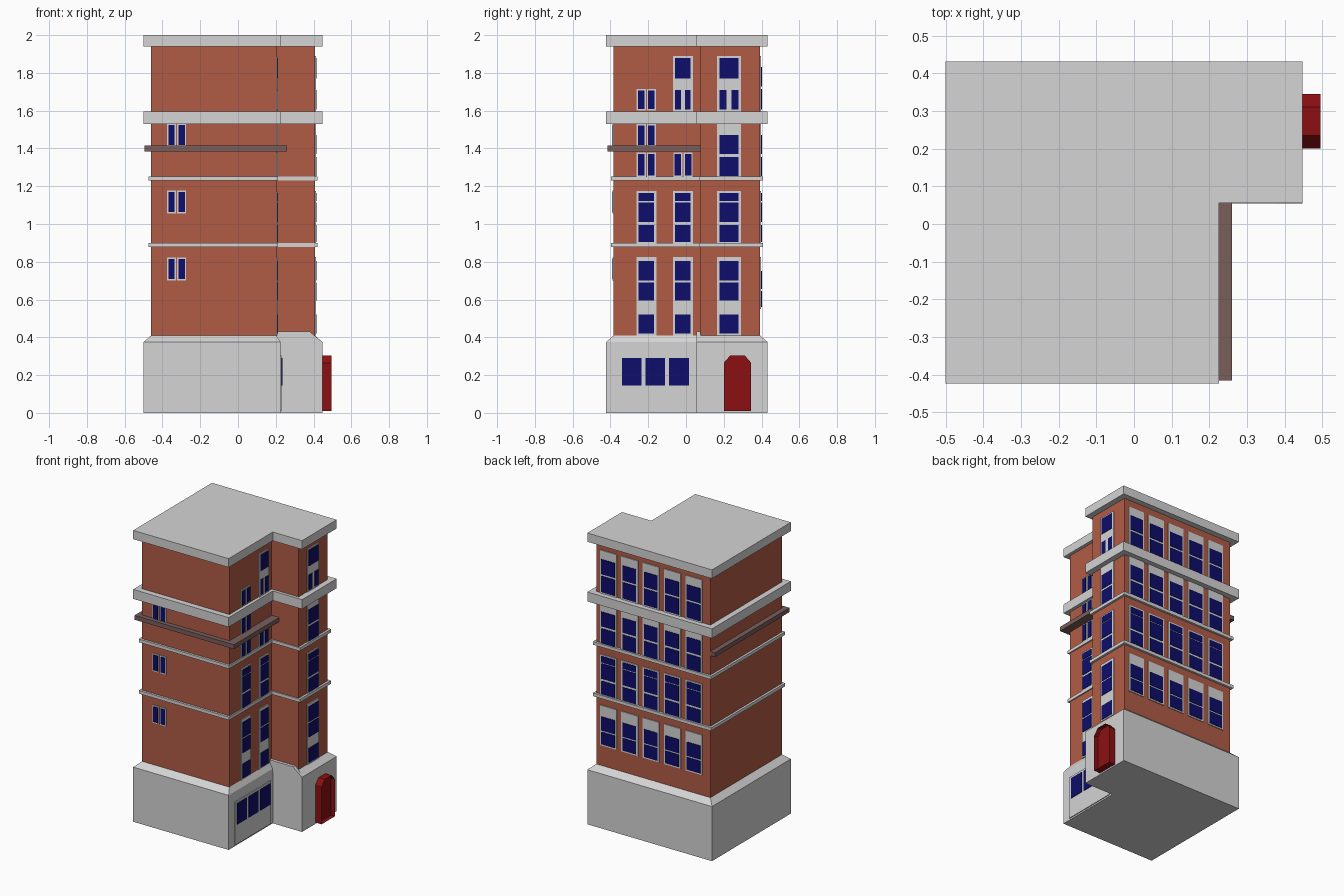
import bpy
import bmesh

cube = bpy.data.objects.get("Cube")
if cube:
    bpy.data.objects.remove(cube, do_unlink=True)


def material(name, rgb):
    m = bpy.data.materials.new(name)
    m.use_nodes = True
    m.diffuse_color = (*rgb, 1)
    m.node_tree.nodes["Principled BSDF"].inputs["Base Color"].default_value = (*rgb, 1)
    return m


STONE = material("pale stone", (0.66, 0.66, 0.66))
BRICK = material("red brick", (0.44, 0.105, 0.06))
GLASS = material("dark blue glass", (0.004, 0.004, 0.145))
DOOR = material("deep red", (0.26, 0.005, 0.006))
LEDGE = material("brown", (0.19, 0.114, 0.107))


def finish(name, bm, *mats):
    bmesh.ops.recalc_face_normals(bm, faces=bm.faces)
    mesh = bpy.data.meshes.new(name)
    bm.to_mesh(mesh)
    bm.free()
    for m in mats:
        mesh.materials.append(m)
    ob = bpy.data.objects.new(name, mesh)
    bpy.context.collection.objects.link(ob)
    return ob


def loft(bm, rings):
    """Skin matching rings of points and cap both ends."""
    rows = [[bm.verts.new(p) for p in ring] for ring in rings]
    n = len(rows[0])
    for a, b in zip(rows, rows[1:]):
        for i in range(n):
            j = (i + 1) % n
            bm.faces.new((a[i], a[j], b[j], b[i]))
    bm.faces.new(rows[0][::-1])
    return bm.faces.new(rows[-1])


def box(bm, x0, x1, y0, y1, z0, z1, index=0):
    before = set(bm.faces)
    loft(bm, [[(x0, y0, z), (x1, y0, z), (x1, y1, z), (x0, y1, z)] for z in (z0, z1)])
    for f in set(bm.faces) - before:
        f.material_index = index


# L-shaped wall outline, and how it widens for trims
X0, X1, XN = -0.46, 0.407, 0.203
Y0, Y1, YN = -0.383, 0.392, 0.076


def outline(d, z):
    x0, x1, xn = X0 - d, X1 + d, XN + d * 0.55
    y0, y1, yn = Y0 - d, Y1 + d, YN - d * 0.5
    return [(x, y, z) for x, y in
            ((x0, y0), (xn, y0), (xn, yn), (x1, yn), (x1, y1), (x0, y1))]


def storey(name, mat, *levels):
    bm = bmesh.new()
    loft(bm, [outline(d, z) for z, d in levels])
    finish(name, bm, mat)


storey("ground_floor", STONE, (0, 0.04), (0.375, 0.04), (0.41, 0))
storey("brick_walls", BRICK, (0.40, 0), (1.95, 0))
storey("roof_slab", STONE, (1.94, 0.04), (2.0, 0.04))
storey("wide_cornice", STONE, (1.53, 0.04), (1.595, 0.04))
storey("upper_band", STONE, (1.23, 0.015), (1.252, 0.015))
storey("lower_band", STONE, (0.877, 0.015), (0.899, 0.015))

# Raised sill across the front of the wing's ground floor
bm = bmesh.new()
sill = [(0.20, 0.35), (0.447, 0.35), (0.447, 0.375), (0.38, 0.43), (0.20, 0.43)]
loft(bm, [[(x, y, z) for x, z in sill] for y in (0.055, 0.08)])
finish("wing_sill", bm, STONE)

# Brown ledge round the front and both sides
bm = bmesh.new()
box(bm, -0.495, 0.26, -0.415, Y0, 1.385, 1.415)
box(bm, XN, 0.26, Y0, YN, 1.385, 1.415)
box(bm, -0.495, X0, Y0, Y1, 1.385, 1.415)
finish("brown_ledge", bm, LEDGE)


# Windows: plates on a wall; a plate is (u0, u1, z0, z1)
def plate(bm, wall, rect, depth, index):
    u0, u1, z0, z1 = rect
    if wall == "front":
        box(bm, u0, u1, Y0 - depth, Y0, z0, z1, index)
    elif wall == "back":
        box(bm, u0, u1, Y1, Y1 + depth, z0, z1, index)
    else:
        x = {"side": XN, "wing": X1, "shop": XN + 0.022}[wall]
        box(bm, x, x + depth, u0, u1, z0, z1, index)


def window(name, wall, frame, panes):
    bm = bmesh.new()
    plate(bm, wall, frame, 0.006, 0)
    for p in panes:
        plate(bm, wall, p, 0.0095, 1)
    finish(name, bm, STONE, GLASS)


def stacked(name, wall, u, half, z0, z1, rows):
    """Tall window with full-width panes at the given heights."""
    window(name, wall, (u - half, u + half, z0, z1),
           [(u - half + 0.012, u + half - 0.012, a, b) for a, b in rows])


def pair(name, wall, u, z0, z1):
    """Two narrow framed windows side by side."""
    for s in (-1, 1):
        c = u + s * 0.027
        window(name, wall, (c - 0.024, c + 0.024, z0, z1),
               [(c - 0.017, c + 0.017, z0 + 0.008, z1 - 0.008)])


def mixed(name, wall, u, half):
    """Top-floor window: one wide pane above two narrow ones."""
    e = half - 0.012
    window(name, wall, (u - half, u + half, 1.595, 1.89),
           [(u - e, u + e, 1.77, 1.88),
            (u - e, u - e * 0.25, 1.605, 1.71), (u + e * 0.25, u + e, 1.605, 1.71)])


for z in (0.70, 1.055, 1.41):
    pair("front_window", "front", -0.325, z, z + 0.122)

first = [(0.42, 0.52), (0.595, 0.69), (0.70, 0.805)]
second = [(0.905, 0.995), (1.01, 1.115), (1.122, 1.165)]
third = [(1.255, 1.355), (1.37, 1.47)]
for wall, u, half in (("side", -0.21, 0.053), ("side", -0.016, 0.053), ("wing", 0.228, 0.063)):
    stacked("first_floor_window", wall, u, half, 0.41, 0.825, first)
    stacked("second_floor_window", wall, u, half, 0.895, 1.175, second)
stacked("wing_third_floor_window", "wing", 0.228, 0.063, 1.25, 1.53, third)
mixed("wing_top_window", "wing", 0.228, 0.063)
mixed("side_top_window", "side", -0.016, 0.053)
for u, z, top in ((-0.21, 1.25, 1.378), (-0.21, 1.41, 1.53),
                  (-0.21, 1.602, 1.715), (-0.016, 1.25, 1.378)):
    pair("side_small_window", "side", u, z, top)

# Five columns of windows on the back
for i in range(5):
    u = 0.313 - i * 0.1625
    stacked("back_first_window", "back", u, 0.063, 0.55, 0.825, [(0.56, 0.645), (0.655, 0.75)])
    stacked("back_second_window", "back", u, 0.063, 0.895, 1.175, second)
    stacked("back_third_window", "back", u, 0.063, 1.25, 1.53, third)
    stacked("back_top_window", "back", u, 0.063, 1.595, 1.89, [(1.605, 1.715), (1.728, 1.83)])

# Shopfront panel with three panes
window("shopfront", "shop", (-0.36, 0.03, 0.01, 0.305),
       [(y, y + 0.105, 0.145, 0.29) for y in (-0.34, -0.215, -0.09)])

# Projecting arched doorway with a recessed door
bm = bmesh.new()
arch = [(0.2, 0.01), (0.345, 0.01), (0.345, 0.265), (0.31, 0.305), (0.235, 0.305), (0.2, 0.265)]
face = loft(bm, [[(x, y, z) for y, z in arch] for x in (0.44, 0.495)])
bmesh.ops.inset_region(bm, faces=[face], thickness=0.011)
bmesh.ops.translate(bm, verts=face.verts, vec=(-0.03, 0, 0))
finish("arched_door", bm, DOOR)
